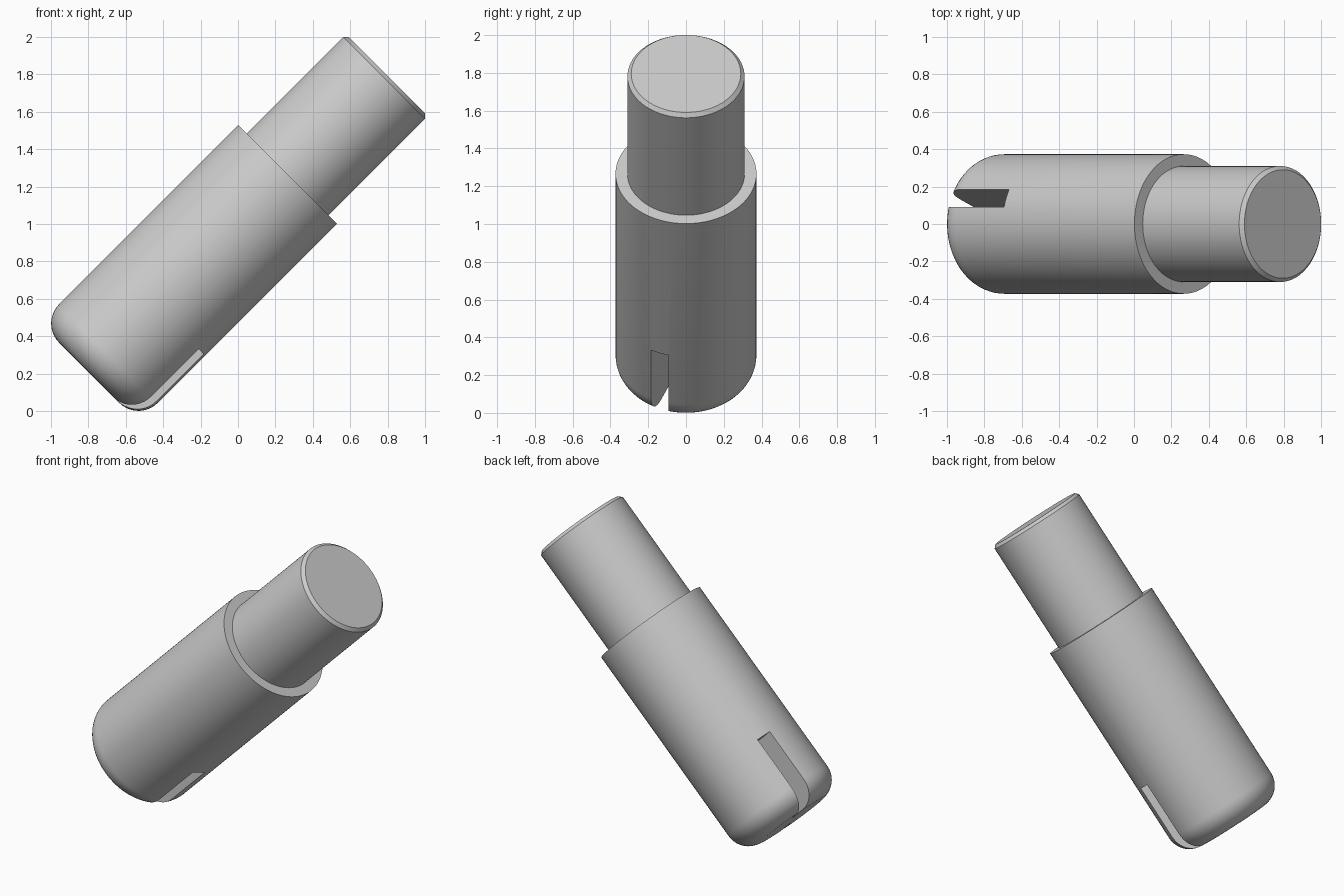
import bpy, bmesh, math
from mathutils import Matrix

cube = bpy.data.objects.get("Cube")
if cube:
    bpy.data.objects.remove(cube, do_unlink=True)

# Single light grey finish
grey = bpy.data.materials.new("light_grey")
grey.use_nodes = True
colour = (0.6, 0.6, 0.6, 1)
grey.diffuse_color = colour
grey.node_tree.nodes["Principled BSDF"].inputs["Base Color"].default_value = colour

HALF, BODY_R, STEM_R, SHOULDER = 1.125, 0.373, 0.31, 0.376
FILLET, CHAMFER, SLOT_END, SEGMENTS = 0.145, 0.02, -0.621, 96


def make_object(name, bm):
    bmesh.ops.recalc_face_normals(bm, faces=bm.faces)
    mesh = bpy.data.meshes.new(name)
    bm.to_mesh(mesh)
    bm.free()
    mesh.materials.append(grey)
    obj = bpy.data.objects.new(name, mesh)
    bpy.context.collection.objects.link(obj)
    return obj


# Stepped pin: rounded foot, wide body, narrower chamfered stem
profile = [(0, -HALF)]
for i in range(11):
    a = math.pi / 2 * i / 10
    profile.append((BODY_R - FILLET + FILLET * math.sin(a),
                    -HALF + FILLET - FILLET * math.cos(a)))
profile += [(BODY_R, SHOULDER), (STEM_R, SHOULDER), (STEM_R, HALF - CHAMFER),
            (STEM_R - CHAMFER, HALF), (0, HALF)]
bm = bmesh.new()
verts = [bm.verts.new((r, 0, z)) for r, z in profile]
edges = [bm.edges.new(pair) for pair in zip(verts, verts[1:])]
bmesh.ops.spin(bm, geom=verts + edges, cent=(0, 0, 0), axis=(0, 0, 1),
               angle=math.tau, steps=SEGMENTS, use_duplicate=False)
bmesh.ops.remove_doubles(bm, verts=bm.verts, dist=1e-4)
pin = make_object("stepped_pin", bm)

# Two opposite notches, each with one straight and one slanted wall
bm = bmesh.new()
for turn in (0, math.pi):
    corners = [bm.verts.new((x, y, -1.3))
               for x, y in ((-0.09, 0.092), (-0.45, 0.235), (-0.45, 0.092))]
    face = bm.faces.new(corners)
    top = bmesh.ops.extrude_face_region(bm, geom=[face])["geom"]
    top = [v for v in top if isinstance(v, bmesh.types.BMVert)]
    bmesh.ops.translate(bm, verts=top, vec=(0, 0, SLOT_END + 1.3))
    bmesh.ops.rotate(bm, verts=corners + top, cent=(0, 0, 0),
                     matrix=Matrix.Rotation(turn, 3, "Z"))
cutter = make_object("notch_cutter", bm)
cutter.hide_render = True

cut = pin.modifiers.new("notches", "BOOLEAN")
cut.operation = "DIFFERENCE"
cut.solver = "EXACT"
cut.object = cutter
bpy.ops.object.select_all(action="DESELECT")
pin.select_set(True)
bpy.context.view_layer.objects.active = pin
bpy.ops.object.modifier_apply(modifier=cut.name)
bpy.data.objects.remove(cutter, do_unlink=True)
bpy.ops.object.shade_smooth_by_angle(angle=math.radians(30))

# Lean the pin toward +x
pin.rotation_euler = (0, math.radians(45), 0)
pin.location = (0, 0, 1)
